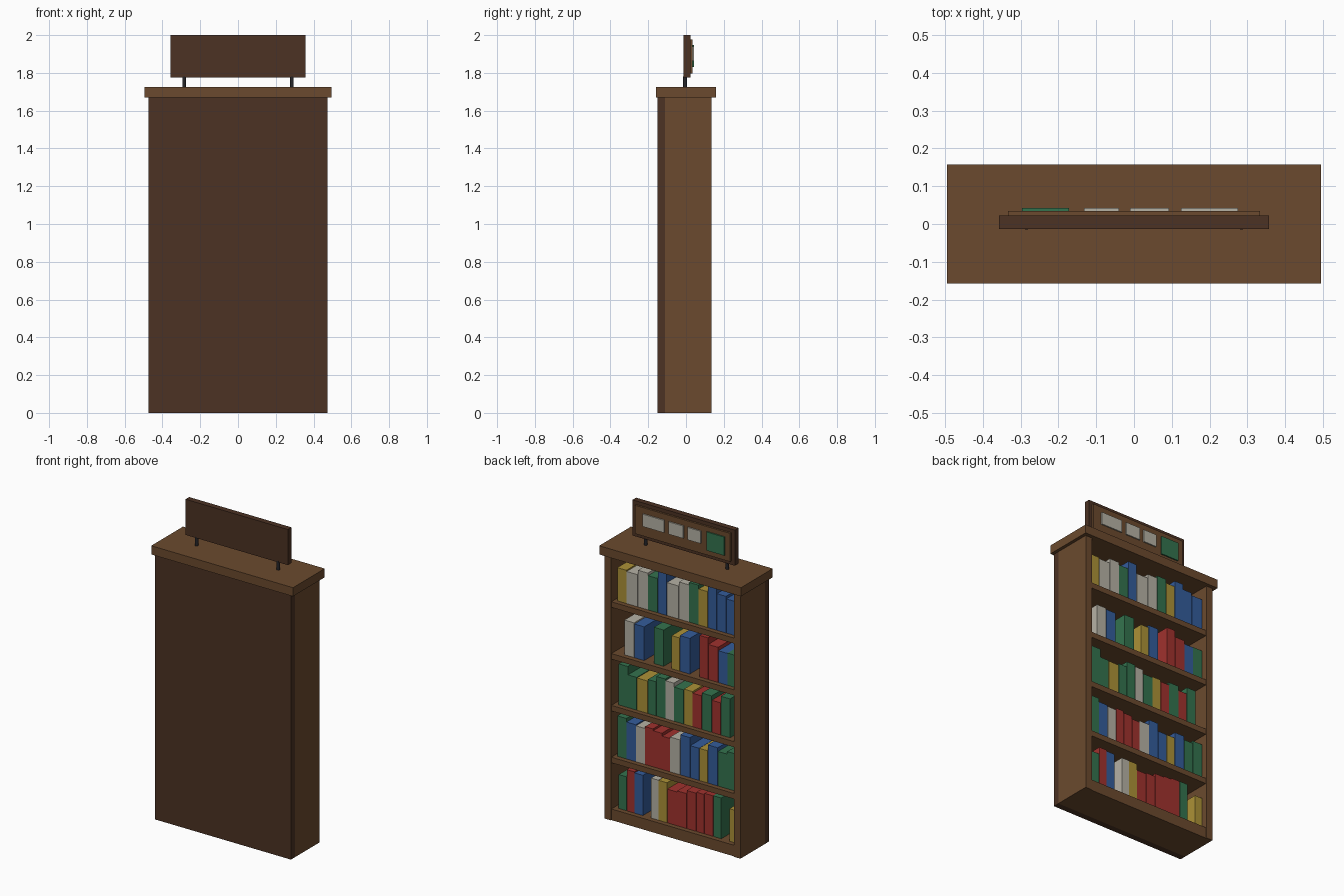
import bpy
import random

if "Cube" in bpy.data.objects:
    bpy.data.objects.remove(bpy.data.objects["Cube"])

random.seed(4)


def material(name, rgb):
    m = bpy.data.materials.new(name)
    lin = [((c / 255 + 0.055) / 1.055) ** 2.4 for c in rgb]
    m.diffuse_color = (*lin, 1)
    m.use_nodes = True
    m.node_tree.nodes["Principled BSDF"].inputs["Base Color"].default_value = m.diffuse_color
    return m


MATS = {
    "wood": material("wood", (107, 74, 46)),
    "dark": material("dark_wood", (76, 50, 35)),
    "metal": material("dark_metal", (38, 38, 42)),
    "y": material("yellow", (172, 145, 55)),
    "w": material("white", (182, 178, 165)),
    "g": material("green", (52, 115, 78)),
    "b": material("blue", (52, 92, 155)),
    "r": material("red", (160, 50, 46)),
}


def finish(name, mat):
    o = bpy.context.object
    o.name = name
    o.data.materials.append(MATS[mat])


def box(name, mat, x0, x1, y0, y1, z0, z1):
    bpy.ops.mesh.primitive_cube_add(
        size=1, location=((x0 + x1) / 2, (y0 + y1) / 2, (z0 + z1) / 2))
    bpy.context.object.scale = (abs(x1 - x0), y1 - y0, z1 - z0)
    bpy.ops.object.transform_apply(location=False, rotation=False, scale=True)
    finish(name, mat)


# Case: back panel (closed side faces -y), sides, cap and base
W, INNER = 0.475, 0.43
box("back_panel", "dark", -W, W, -0.15, -0.11, 0, 1.67)
for side, s in (("left", -1), ("right", 1)):
    box(f"{side}_side", "wood", s * INNER, s * W, -0.11, 0.135, 0, 1.67)
box("top_cap", "wood", -0.495, 0.495, -0.158, 0.158, 1.67, 1.725)
box("base_board", "wood", -INNER, INNER, -0.11, 0.13, 0, 0.07)

# Shelves with rows of books, listed from +x to -x; a dot leaves a gap
ROWS = [("grb.wyrrrrrg.y", 0.40, -0.428), ("gbwrrrwbbybgg", 0.41, -0.428),
        ("ggyggwgyrgrg".replace(" ", ""), 0.40, -0.38),
        ("wb.gybb.rrbg".replace("gybb", "g.yb"), 0.36, -0.428),
        ("ywwgbwwgybbb", 0.41, -0.428)]
for r, (colours, start, end) in enumerate(ROWS):
    z = 0.07 + 0.327 * r
    if r:
        box(f"shelf_{r}", "wood", -INNER, INNER, -0.11, 0.13, z - 0.035, z)
    # thicknesses vary a little, then fill the row exactly
    weights = [random.uniform(0.85, 1.15) for _ in colours]
    unit = (start - end) / sum(weights)
    x = start
    for i, (c, w) in enumerate(zip(colours, weights)):
        nxt = x - w * unit
        if c != ".":
            box(f"book_{r + 1}_{i + 1}", c, nxt + 0.002, x, -0.09, 0.1,
                z, z + random.uniform(0.2, 0.265))
        x = nxt

# Sign board on two posts
for side, x in (("left", -0.285), ("right", 0.285)):
    bpy.ops.mesh.primitive_cylinder_add(
        vertices=12, radius=0.01, depth=0.06, location=(x, -0.005, 1.752))
    finish(f"sign_post_{side}", "metal")
box("sign_board", "dark", -0.357, 0.357, -0.013, 0.023, 1.775, 2.0)
box("sign_panel", "wood", -0.333, 0.333, 0.023, 0.035, 1.798, 1.977)

# Plain tiles on the sign
box("sign_green_tile", "g", -0.297, -0.172, 0.035, 0.043, 1.83, 1.947)
for i, (x0, x1) in enumerate(((-0.132, -0.04), (-0.01, 0.093), (0.125, 0.275))):
    box(f"sign_white_tile_{i + 1}", "w", x0, x1, 0.035, 0.043, 1.862, 1.94)
